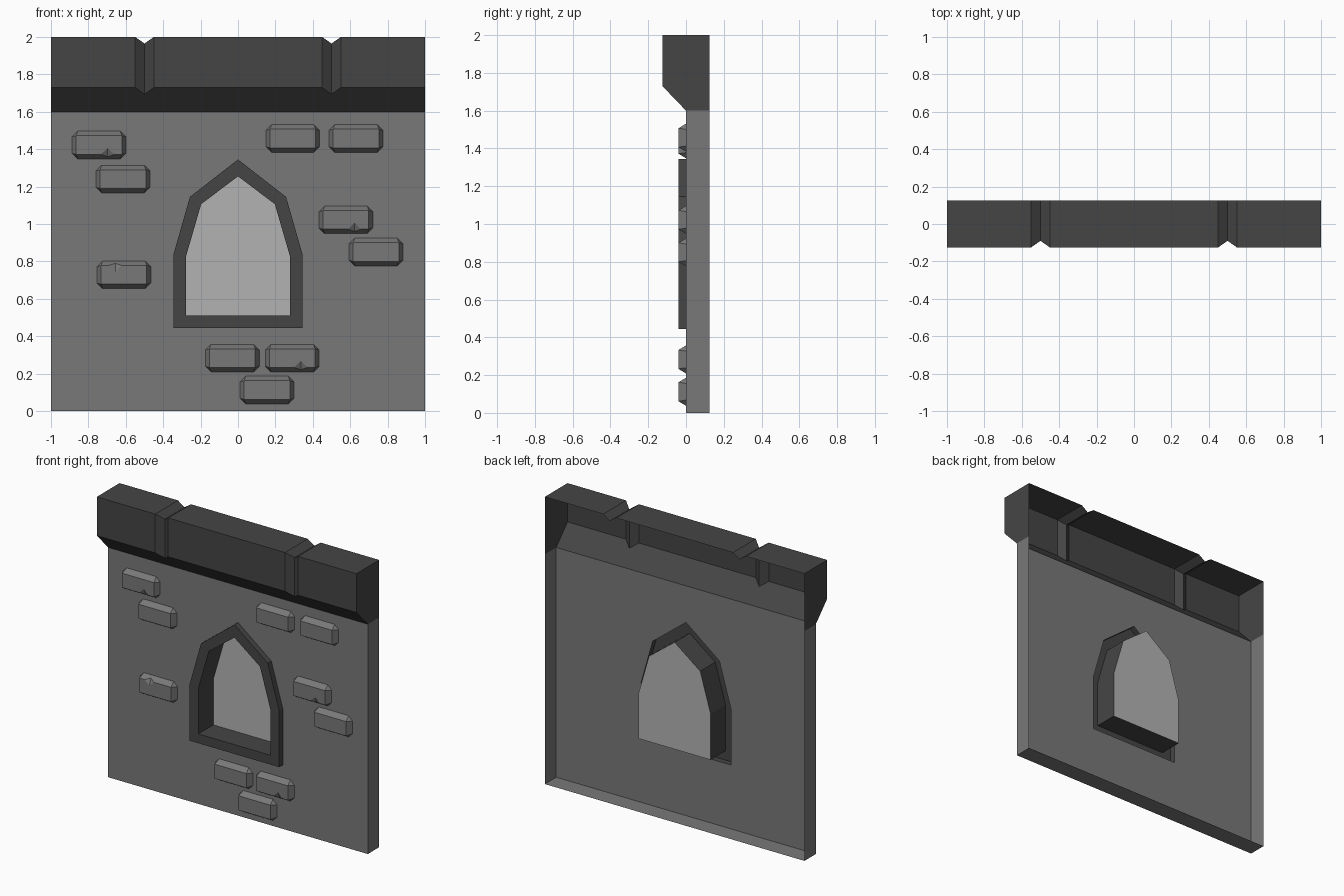
import bpy, bmesh

if "Cube" in bpy.data.objects:
    bpy.data.objects.remove(bpy.data.objects["Cube"])

BACK = 0.125


def material(name, v):
    m = bpy.data.materials.new(name)
    m.diffuse_color = (v, v, v, 1)
    m.use_nodes = True
    m.node_tree.nodes["Principled BSDF"].inputs["Base Color"].default_value = m.diffuse_color
    return m


STONE, TRIM, PANE = material("stone", 0.19), material("dark_trim", 0.06), material("pane", 0.45)


def build(name, verts, faces, mat, recalc=True):
    me = bpy.data.meshes.new(name)
    me.from_pydata(verts, [], faces)
    bm = bmesh.new()
    bm.from_mesh(me)
    bmesh.ops.remove_doubles(bm, verts=bm.verts, dist=1e-5)
    if recalc:
        bmesh.ops.recalc_face_normals(bm, faces=bm.faces)
    bm.to_mesh(me)
    bm.free()
    me.materials.append(mat)
    ob = bpy.data.objects.new(name, me)
    bpy.context.collection.objects.link(ob)
    return ob


def arch(half):
    """Full pointed outline, counter-clockwise from the front; half runs bottom right to apex."""
    return half + [(-x, z) for x, z in half[-2::-1]]


def at(outline, y):
    return [(x, y, z) for x, z in outline]


OUTER = [(0.345, 0.445), (0.345, 0.838), (0.257, 1.145), (0, 1.345)]
INNER = [(0.277, 0.51), (0.277, 0.83), (0.197, 1.106), (0, 1.255)]

# Wall: open-backed shell, each half a front sheet around the window plus side and bottom
verts, faces = [], []
for s in (1, -1):
    n = len(verts)
    half = [(0, 0), (1, 0), (1, 1.6), (0, 1.6)] + OUTER[::-1] + [(0, 0.445)]
    verts += [(s * x, 0, z) for x, z in half]
    verts += [(0, BACK, 0), (s, BACK, 0), (s, BACK, 1.6)]
    group = [tuple(range(9)), (0, 9, 10, 1), (1, 10, 11, 2)]
    faces += [tuple(n + i for i in (f if s > 0 else f[::-1])) for f in group]
build("wall", verts, faces, STONE, recalc=False)

# Cornice: profile lofted along x, dipping into two V grooves
plain = [(0, 1.6), (-0.125, 1.73), (-0.125, 2), (BACK, 2)]
groove = [(0, 1.6), (-0.09, 1.6936), (-0.09, 1.965), (BACK, 1.965)]
stations = [-1, -0.55, -0.5, -0.45, 0.45, 0.5, 0.55, 1]
verts = [(x, y, z) for x in stations for y, z in (groove if abs(x) == 0.5 else plain)]
faces = [(4 * i + j, 4 * i + 4 + j, 4 * i + 5 + j, 4 * i + 1 + j)
         for i in range(len(stations) - 1) for j in range(3)]
verts += [(-1, BACK, 1.6), (1, BACK, 1.6)]
faces += [(0, 1, 2, 3, 32), (33, 31, 30, 29, 28)]
build("cornice", verts, faces, TRIM, recalc=False)

# Window frame: outer rim, front ring and deep reveal
outer, inner = arch(OUTER), arch(INNER)
n = len(outer)
verts = at(outer, 0) + at(outer, -0.04) + at(inner, -0.04) + at(inner, BACK)
faces = []
for k in range(3):
    for i in range(n):
        j = (i + 1) % n
        faces.append((k * n + i, k * n + j, k * n + n + j, k * n + n + i))
build("window_frame", verts, faces, TRIM, recalc=False)

# Window pane at the back of the reveal
build("window_pane", at(inner, BACK), [tuple(range(n))], PANE, recalc=False)


def brick(cx, cz, chip=0):
    """Octagonal base tapering to a rectangular face; chip = 1 lower edge, -1 upper edge."""
    w, h, c, a, b = 0.144, 0.074, 0.03, 0.122, 0.05
    v = [(-w + c, 0, -h), (w - c, 0, -h), (w, 0, -h + c), (w, 0, h - c),
         (w - c, 0, h), (-w + c, 0, h), (-w, 0, h - c), (-w, 0, -h + c),
         (-a, -0.04, -b), (a, -0.04, -b), (a, -0.04, b), (-a, -0.04, b)]
    f = [(1, 2, 9), (2, 3, 10, 9), (3, 4, 10), (4, 5, 11, 10), (5, 6, 11), (6, 7, 8, 11), (7, 0, 8)]
    if chip:
        v += [(0.01, -0.04, -b), (0.046, -0.04, -0.016), (0.082, -0.04, -b), (0.046, -0.02, -0.062)]
        f += [(0, 15, 12, 8), (0, 1, 15), (1, 9, 14, 15),
              (8, 12, 13, 11), (13, 10, 11), (13, 14, 9, 10), (12, 15, 13), (13, 15, 14)]
    else:
        f += [(0, 1, 9, 8), (8, 9, 10, 11)]
    s = -1 if chip < 0 else 1
    build("brick", [(cx + s * x, y, cz + s * z) for x, y, z in v], f, STONE, recalc=False)


# Raised bricks
for args in [(-0.743, 1.422, 1), (-0.615, 1.24), (-0.61, 0.728, -1), (0.293, 1.457),
             (0.631, 1.457), (0.577, 1.022, 1), (0.738, 0.85), (-0.03, 0.283),
             (0.29, 0.283, 1), (0.155, 0.112)]:
    brick(*args)
